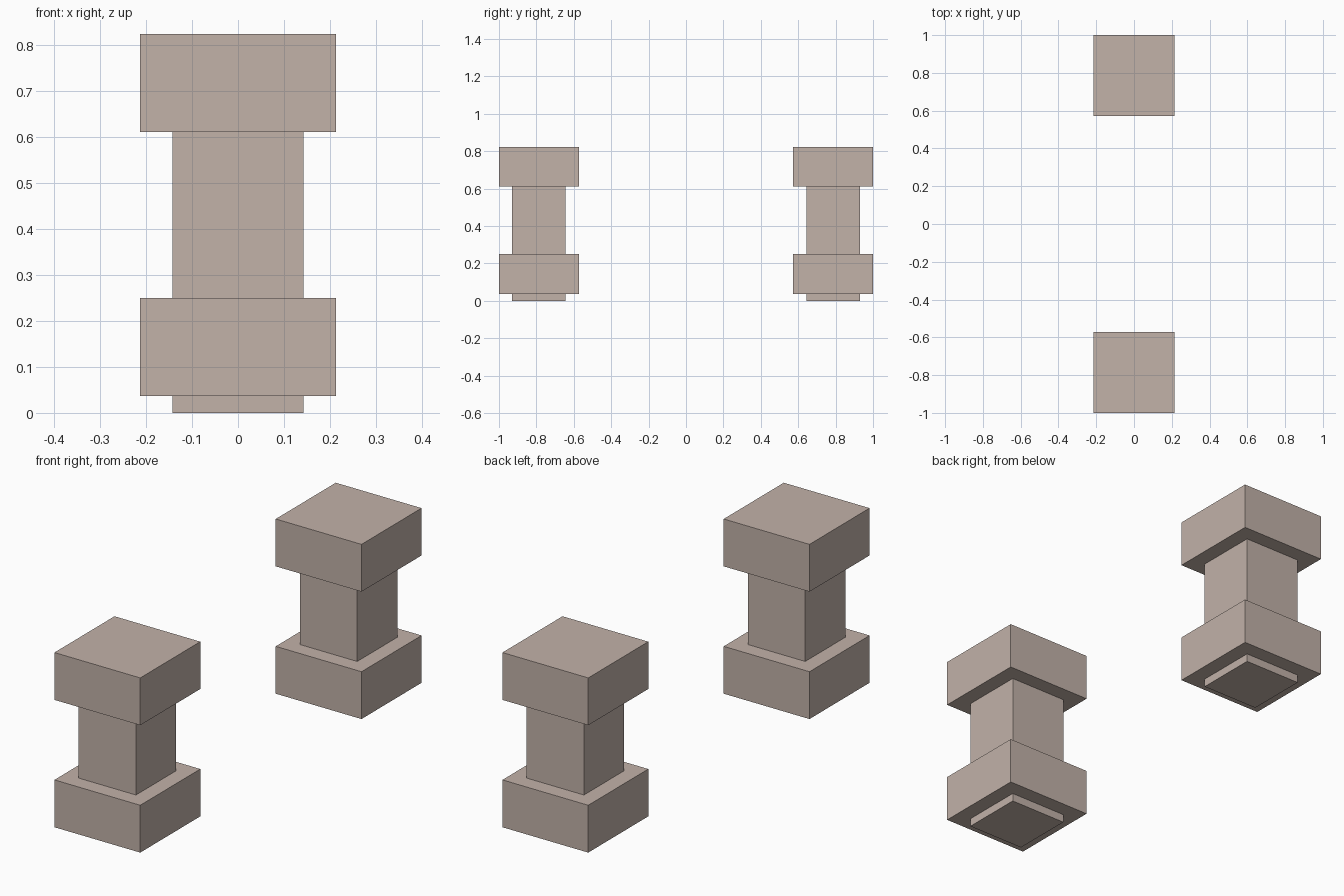
import bpy

if "Cube" in bpy.data.objects:
    bpy.data.objects.remove(bpy.data.objects["Cube"])

# Single stone colour
stone = bpy.data.materials.new("warm_grey_stone")
stone.diffuse_color = (0.54, 0.445, 0.397, 1.0)
stone.use_nodes = True
stone.node_tree.nodes["Principled BSDF"].inputs["Base Color"].default_value = stone.diffuse_color


def box(name, width, y, z0, z1):
    """Square block of the given width between two heights."""
    bpy.ops.mesh.primitive_cube_add(size=1, location=(0, y, (z0 + z1) / 2))
    obj = bpy.context.object
    obj.name = name
    obj.scale = (width, width, z1 - z0)
    bpy.ops.object.transform_apply(location=False, rotation=False, scale=True)
    obj.data.materials.append(stone)
    return obj


# Two matching posts, front and back
for label, y in (("front", -0.7865), ("back", 0.7865)):
    box(label + "_post_shaft", 0.285, y, 0.0, 0.65)        # runs through the base, shows as a foot
    box(label + "_post_base", 0.427, y, 0.037, 0.25)       # lower block
    box(label + "_post_cap", 0.427, y, 0.61, 0.823)        # upper block
